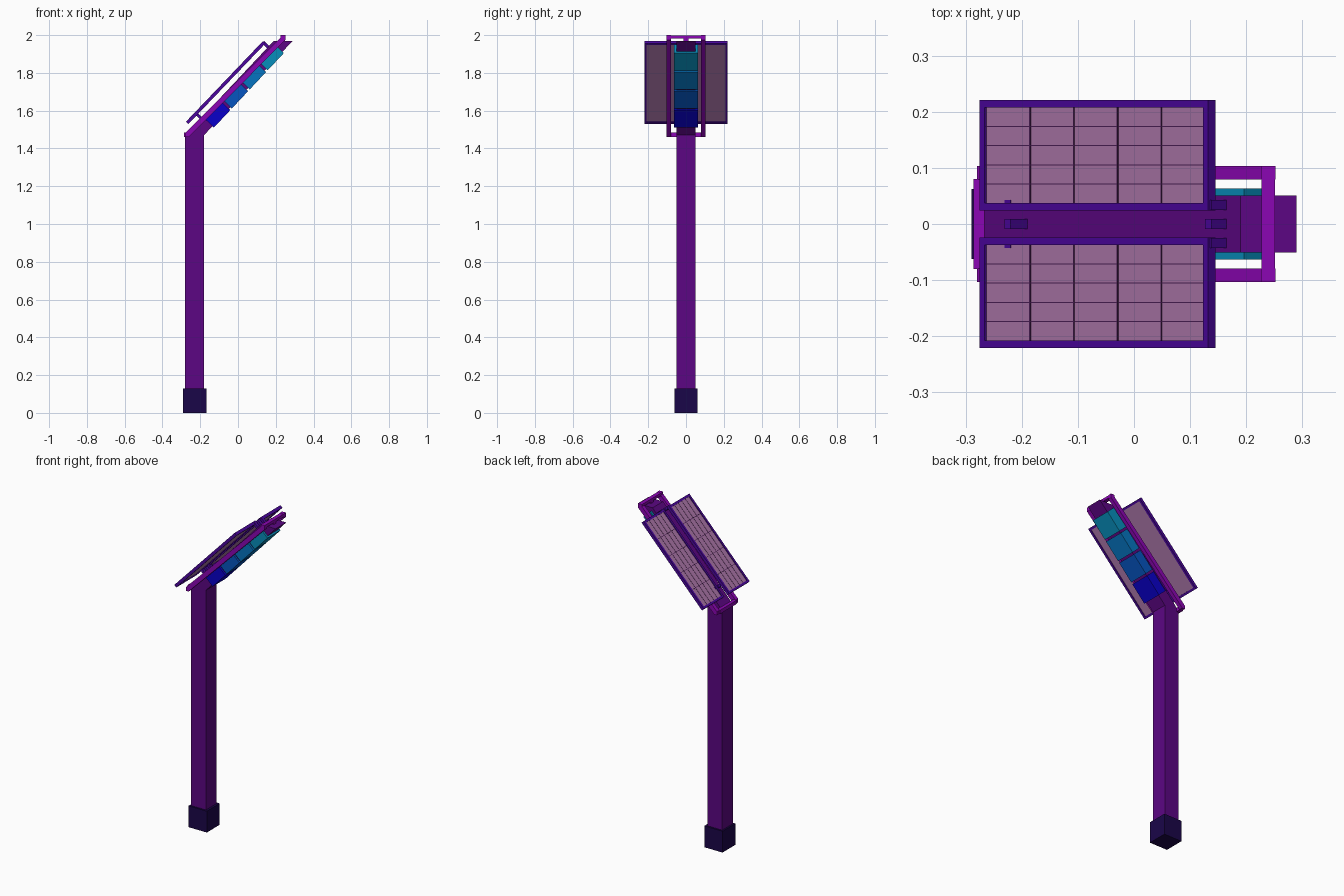
import bpy, bmesh, math
from mathutils import Matrix, Vector

if "Cube" in bpy.data.objects:
    bpy.data.objects.remove(bpy.data.objects["Cube"])


def mat(name, rgb):
    m = bpy.data.materials.new(name)
    m.diffuse_color = [(c / 255) ** 2.2 for c in rgb] + [1]
    m.use_nodes = True
    m.node_tree.nodes["Principled BSDF"].inputs["Base Color"].default_value = m.diffuse_color
    return m


PURPLE = mat("purple", (92, 15, 130))
NAVY = mat("navy", (32, 14, 74))
VIOLET = mat("violet", (138, 14, 178))
INDIGO = mat("indigo", (76, 14, 156))
CELL = mat("cell", (170, 118, 168))
LINE = mat("grid_line", (75, 35, 85))
BLUES = [mat(f"light_{i}", c) for i, c in enumerate(
    [(18, 2, 200), (14, 85, 190), (14, 115, 190), (16, 140, 185)])]


def finish(name, bm, material):
    bmesh.ops.recalc_face_normals(bm, faces=bm.faces)
    me = bpy.data.meshes.new(name)
    bm.to_mesh(me)
    bm.free()
    me.materials.append(material)
    ob = bpy.data.objects.new(name, me)
    bpy.context.collection.objects.link(ob)
    return ob


def prism(name, profile, y0, y1, material):
    """Extrude an x-z outline from y0 to y1."""
    bm = bmesh.new()
    f = bm.faces.new([bm.verts.new((x, y0, z)) for x, z in profile])
    r = bmesh.ops.extrude_face_region(bm, geom=[f])
    vs = [v for v in r["geom"] if isinstance(v, bmesh.types.BMVert)]
    bmesh.ops.translate(bm, vec=(0, y1 - y0, 0), verts=vs)
    return finish(name, bm, material)


def boxes(name, ranges, material, origin=(0, 0), angle=0):
    """Boxes ((u0,u1),(y0,y1),(n0,n1)) in a frame tilted about y."""
    bm = bmesh.new()
    tilt = Matrix.Translation((origin[0], 0, origin[1])) @ Matrix.Rotation(-math.radians(angle), 4, 'Y')
    for r in ranges:
        mid = Vector([(a + b) / 2 for a, b in r])
        size = [b - a for a, b in r]
        bmesh.ops.create_cube(bm, size=1, matrix=tilt @ Matrix.Translation(mid) @ Matrix.Diagonal((*size, 1)))
    return finish(name, bm, material)


# Base and bent post
boxes("base", [((-0.29, -0.167), (-0.062, 0.062), (0, 0.13))], NAVY)
prism("post_and_arm", [(-0.28, 0.1), (-0.18, 0.1), (-0.18, 1.47), (0.29, 1.97),
                       (0.19, 1.97), (-0.28, 1.47)], -0.051, 0.051, PURPLE)

# Four light blocks under the arm
for i, m in enumerate(BLUES):
    c = 0.163 + i * 0.1385
    boxes(f"light_block_{i + 1}", [((c - 0.063, c + 0.063), (-0.063, 0.063), (-0.047, 0.018))],
          m, (-0.23, 1.47), 46.8)

# Guard frame around the arm
rail = [(-0.28, 1.46), (-0.262, 1.46), (0.252, 1.975), (0.252, 2.0), (0.226, 2.0),
        (0.226, 1.987), (-0.28, 1.482)]
for side, y in (("right", -0.103), ("left", 0.079)):
    prism(f"guard_rail_{side}", rail, y, y + 0.024, VIOLET)
boxes("guard_top_bar", [((0.227, 0.251), (-0.08, 0.08), (1.982, 1.999)),
                        ((0.229, 0.249), (-0.012, 0.012), (1.96, 1.983))], VIOLET)
boxes("guard_bottom_bar", [((-0.286, -0.264), (-0.08, 0.08), (1.461, 1.484))], VIOLET)

# Twin panels: rim, cell sheet, grid lines
PC, PA, H = (-0.065, 1.749), 46.3, 0.295
IN, OUT, RIM = 0.024, 0.221, 0.013
for side, s in (("left", 1), ("right", -1)):
    def span(a, b):
        return tuple(sorted((s * a, s * b)))
    t = (-0.009, 0.009)
    boxes(f"panel_rim_{side}", [
        ((-H, H), span(IN, IN + RIM), t), ((-H, H), span(OUT - RIM, OUT), t),
        ((-H, -H + RIM), span(IN + RIM, OUT - RIM), t),
        ((H - RIM, H), span(IN + RIM, OUT - RIM), t)], INDIGO, PC, PA)
    a, b, e = IN + RIM, OUT - RIM, H - RIM
    boxes(f"panel_cells_{side}", [((-e, e), span(a, b), (-0.004, 0.004))], CELL, PC, PA)
    lines = []
    for k in range(1, 5):
        u, y = -e + 2 * e * k / 5, a + (b - a) * k / 5
        lines.append(((u - 0.0015, u + 0.0015), span(a, b), (0.003, 0.0055)))
        lines.append(((-e, e), span(y - 0.0008, y + 0.0008), (0.003, 0.005)))
    boxes(f"panel_grid_{side}", lines, LINE, PC, PA)

# Standoffs joining the panels to the arm at both ends
boxes("panel_standoffs", [((u, u + 0.016), (y - 0.009, y + 0.009), (-0.05, 0.005))
                          for u in (-H + 0.06, H - 0.012) for y in (-0.034, 0, 0.034)], INDIGO, PC, PA)
